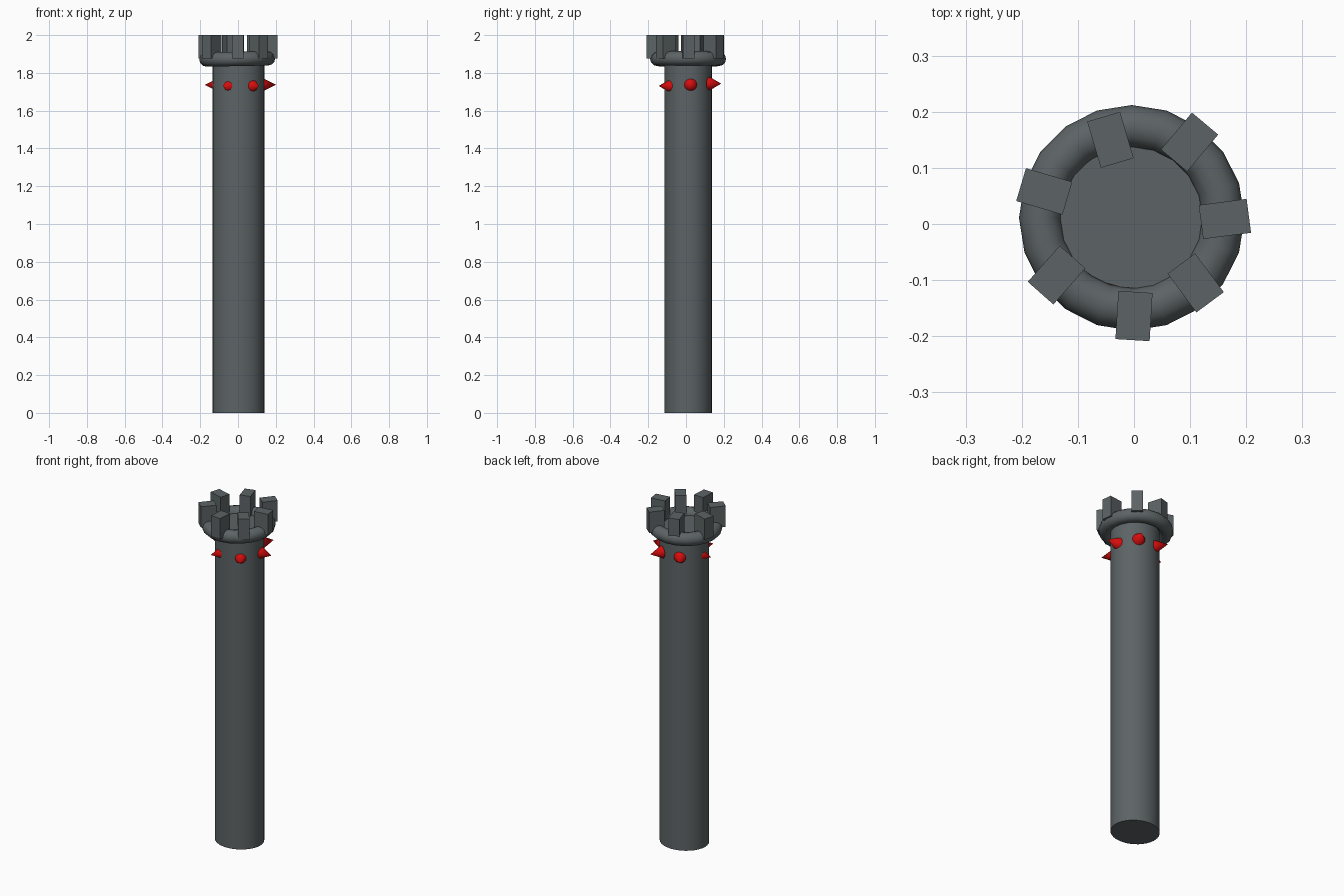
import bpy, math
from mathutils import Vector

if "Cube" in bpy.data.objects:
    bpy.data.objects.remove(bpy.data.objects["Cube"])


def material(name, rgb):
    m = bpy.data.materials.new(name)
    m.diffuse_color = (*rgb, 1)
    m.use_nodes = True
    m.node_tree.nodes["Principled BSDF"].inputs["Base Color"].default_value = m.diffuse_color
    return m


stone = material("dark_grey_stone", (0.108, 0.126, 0.132))
red = material("red", (0.68, 0.004, 0.004))


def finish(name, mat, smooth=True):
    ob = bpy.context.object
    ob.name = name
    ob.data.materials.append(mat)
    if smooth:
        bpy.ops.object.shade_smooth_by_angle(angle=math.radians(40))
    return ob


# Tall, slightly oval shaft
bpy.ops.mesh.primitive_cylinder_add(vertices=32, radius=1, depth=1.88,
                                    location=(0.002, 0.0115, 0.94))
bpy.context.object.scale = (0.137, 0.126, 1)
finish("tower_shaft", stone)

# Rounded rim around the top, leaning a little
bpy.ops.mesh.primitive_torus_add(major_segments=20, minor_segments=12,
                                 major_radius=0.163, minor_radius=0.038,
                                 location=(-0.004, 0.011, 1.874),
                                 rotation=(0, -0.02, 0))
finish("top_rim", stone)

# Battlement blocks: x, y, heading in degrees
blocks = [(-0.042, 0.150, 106.5), (0.099, 0.146, 50), (0.162, 0.009, 7.5),
          (0.110, -0.105, -53.5), (0.000, -0.164, -93.5),
          (-0.138, -0.091, 228.5), (-0.160, 0.058, 163.5)]
for i, (x, y, a) in enumerate(blocks):
    bpy.ops.mesh.primitive_cube_add(size=1, location=(x, y, 1.938),
                                    rotation=(0, 0, math.radians(a)))
    bpy.context.object.scale = (0.086, 0.061, 0.124)
    finish(f"battlement_{i + 1}", stone, False)

# Six red spikes pointing outward under the rim
for i in range(6):
    a = math.radians(60 * i + 1)
    d = Vector((math.cos(a), math.sin(a), 0))
    z = 1.737 + 0.007 * d.y
    base, tip = 0.118, 0.189
    pos = Vector((0.013, 0.021, z)) + d * (base + tip) / 2
    bpy.ops.mesh.primitive_cone_add(vertices=16, radius1=0.035, radius2=0,
                                    depth=tip - base, location=pos,
                                    rotation=d.to_track_quat('Z', 'Y').to_euler())
    finish(f"spike_{i + 1}", red)
